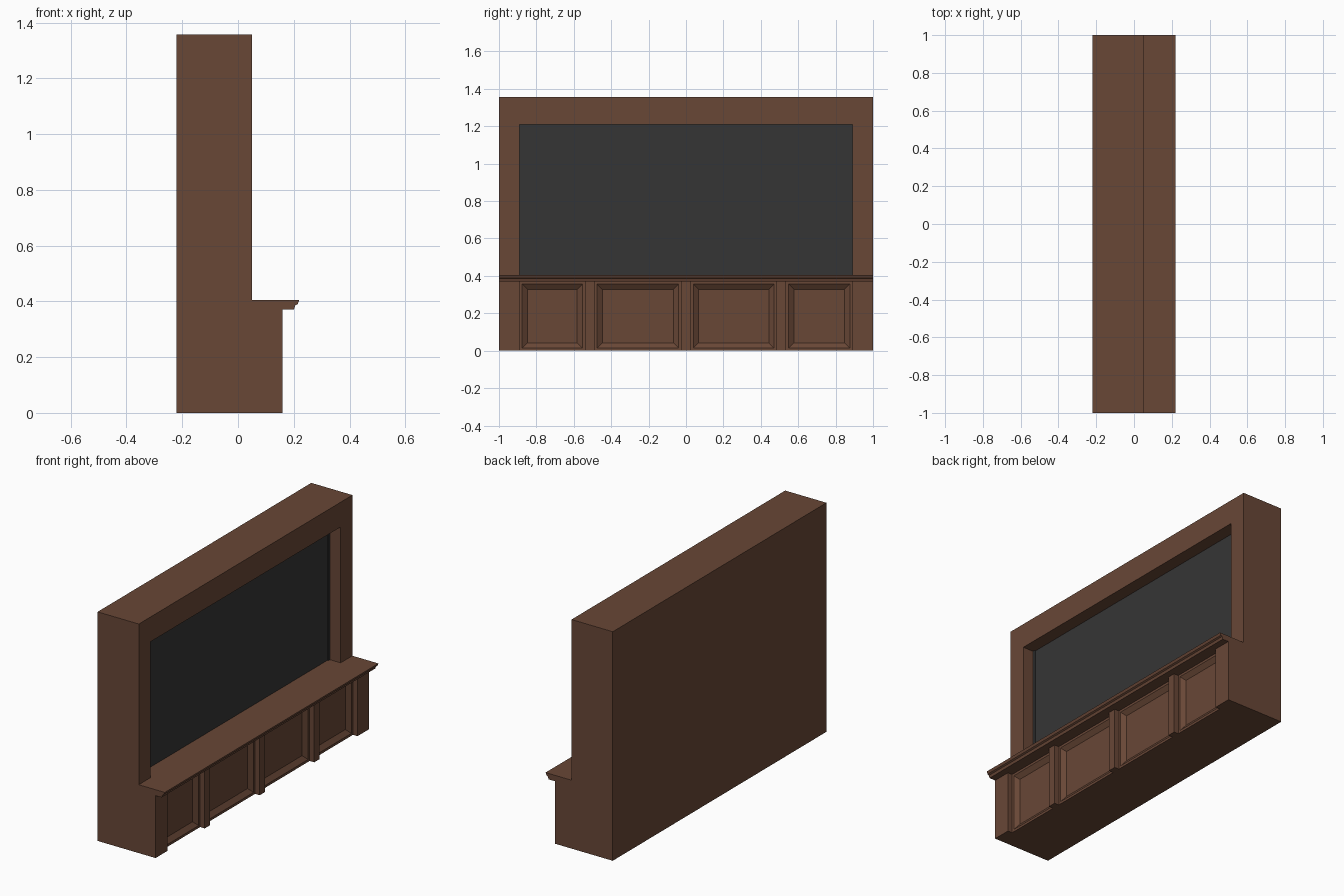
import bpy, bmesh

if "Cube" in bpy.data.objects:
    bpy.data.objects.remove(bpy.data.objects["Cube"])


def material(name, color):
    m = bpy.data.materials.new(name)
    m.diffuse_color = (*color, 1)
    m.use_nodes = True
    m.node_tree.nodes["Principled BSDF"].inputs["Base Color"].default_value = m.diffuse_color
    return m


WOOD = material("brown_wood", (0.140, 0.063, 0.037))
DARK = material("dark_grey", (0.036, 0.036, 0.036))


def finish(name, bm, mat):
    bmesh.ops.recalc_face_normals(bm, faces=bm.faces[:])
    me = bpy.data.meshes.new(name)
    bm.to_mesh(me)
    bm.free()
    me.materials.append(mat)
    ob = bpy.data.objects.new(name, me)
    bpy.context.collection.objects.link(ob)
    return ob


def extrude_profile(name, profile, y0, y1, mat, edit=None):
    """Closed x/z outline swept along y."""
    bm = bmesh.new()
    face = bm.faces.new([bm.verts.new((x, y0, z)) for x, z in profile])
    ext = bmesh.ops.extrude_face_region(bm, geom=[face])["geom"]
    for v in ext:
        if isinstance(v, bmesh.types.BMVert):
            v.co.y = y1
    bmesh.ops.recalc_face_normals(bm, faces=bm.faces[:])
    if edit:
        edit(bm)
    return finish(name, bm, mat)


def box(name, x0, x1, y0, y1, z0, z1, mat, edit=None):
    return extrude_profile(name, [(x0, z0), (x1, z0), (x1, z1), (x0, z1)], y0, y1, mat, edit)


SHELF, BASE, TOP, OPEN_TOP, OPEN_Y = 0.405, 0.37, 1.357, 1.21, 0.89

# Cabinet body with moulded shelf edge
body = extrude_profile("cabinet_body", [
    (-0.22, 0), (0.10, 0), (0.10, BASE), (0.20, BASE), (0.205, 0.385),
    (0.214, 0.39), (0.22, SHELF), (0.05, SHELF), (0.05, TOP), (-0.22, TOP)],
    -1, 1, WOOD)

# Screen opening
cutter = box("opening_cutter", -0.03, 0.30, -OPEN_Y, OPEN_Y, SHELF, OPEN_TOP, WOOD)
cutter.hide_render = True
mod = body.modifiers.new("opening", "BOOLEAN")
mod.operation, mod.solver, mod.object = "DIFFERENCE", "EXACT", cutter
bpy.context.view_layer.objects.active = body
bpy.ops.object.modifier_apply(modifier=mod.name)
bpy.data.objects.remove(cutter, do_unlink=True)

# Screen plate and its side strips
box("screen", -0.034, -0.027, -0.877, 0.877, SHELF, OPEN_TOP, DARK)
for side, y0, y1 in (("left", -OPEN_Y, -0.875), ("right", 0.875, OPEN_Y)):
    box("screen_strip_" + side, -0.03, -0.02, y0, y1, SHELF, OPEN_TOP, DARK)

# Pillars of the base
pillars = [(-1, -0.89), (-0.54, -0.49), (-0.025, 0.025), (0.485, 0.535), (0.89, 1)]
for y0, y1 in pillars:
    box("pillar", 0.10, 0.16, y0, y1, 0, BASE, WOOD)


# Recessed door panels between the pillars
def recess(bm):
    front = max(bm.faces, key=lambda f: f.calc_center_median().x)
    bmesh.ops.inset_region(bm, faces=[front], thickness=0.02)
    bmesh.ops.inset_region(bm, faces=[front], thickness=0.04, depth=-0.02)


for (_, y0), (y1, _) in zip(pillars, pillars[1:]):
    box("door_panel", 0.10, 0.13, y0, y1, 0, BASE, WOOD, recess)
